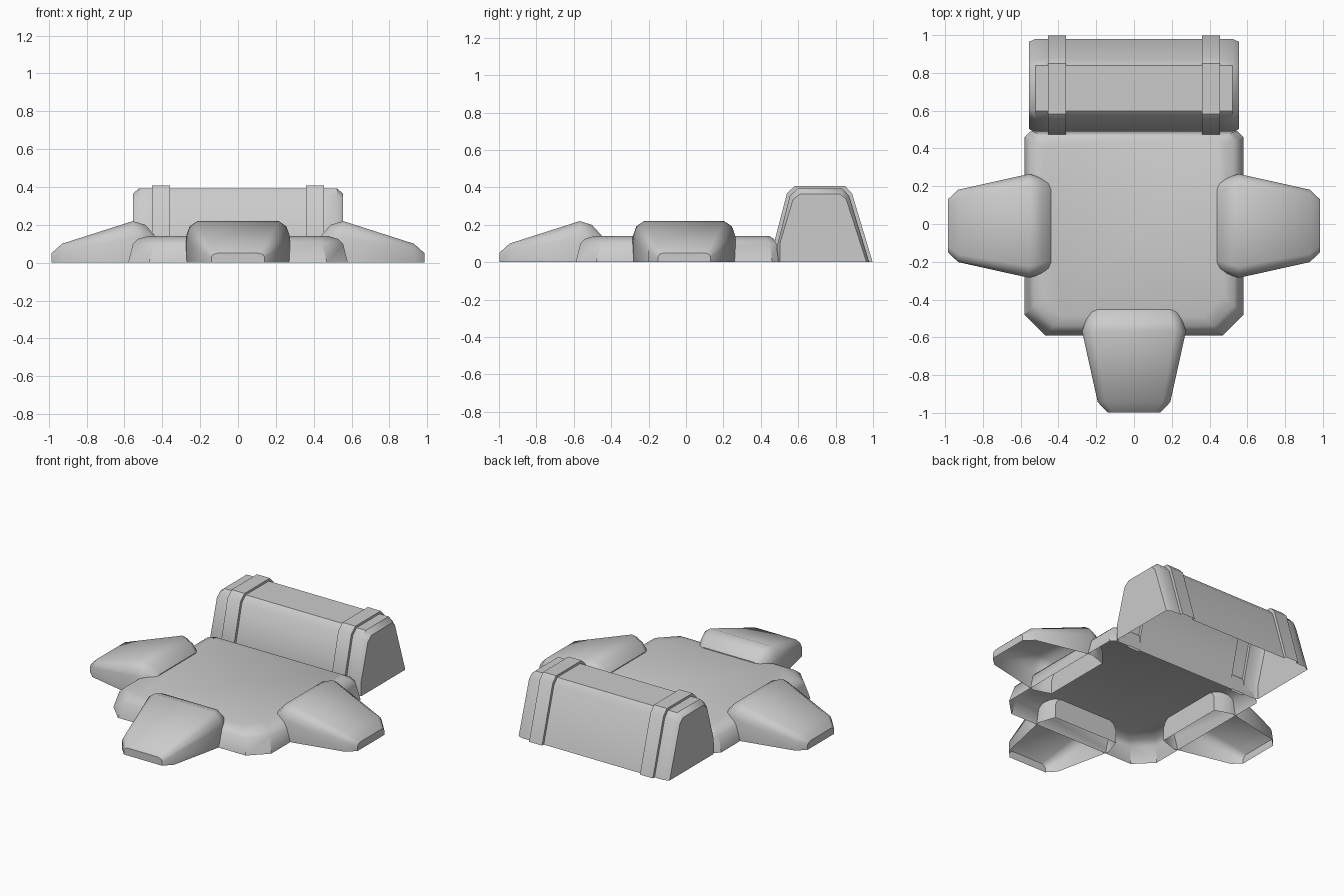
import bpy, bmesh, math
from mathutils import Matrix

if "Cube" in bpy.data.objects:
    bpy.data.objects.remove(bpy.data.objects["Cube"])


def loft(name, rings, closed=False, cap_start=True, cap_end=True, matrix=Matrix()):
    """Skin a list of equal-length rings; open rings leave the underside open."""
    bm = bmesh.new()
    rows = [[bm.verts.new(matrix @ Matrix.Translation(p).translation) for p in r] for r in rings]
    n = len(rows[0])
    for a, b in zip(rows, rows[1:]):
        for i in range(n if closed else n - 1):
            j = (i + 1) % n
            bm.faces.new((a[i], a[j], b[j], b[i]))
    if cap_start:
        bm.faces.new(rows[0][::-1])
    if cap_end:
        bm.faces.new(rows[-1])
    bmesh.ops.recalc_face_normals(bm, faces=bm.faces)
    # open shells: make sure the top faces look up
    top = max(bm.faces, key=lambda f: f.calc_center_median().z + abs(f.normal.z))
    if top.normal.z < 0:
        bmesh.ops.reverse_faces(bm, faces=bm.faces)
    mesh = bpy.data.meshes.new(name)
    bm.to_mesh(mesh)
    bm.free()
    ob = bpy.data.objects.new(name, mesh)
    bpy.context.collection.objects.link(ob)
    bpy.ops.object.select_all(action='DESELECT')
    ob.select_set(True)
    bpy.context.view_layer.objects.active = ob
    bpy.ops.object.shade_smooth_by_angle(angle=math.radians(40))
    return ob


# Base slab: eight-sided outline, rounded over at the top, open below
def base_ring(inset, z):
    x, f, b = 0.58 - inset, -0.59 + inset, 0.495 - inset * 0.5
    half = [(x - 0.11, f), (x, f + 0.11), (x, b - 0.035), (x - 0.035, b)]
    return [(px, py, z) for px, py in half] + [(-px, py, z) for px, py in half[::-1]]


loft("base_slab", [base_ring(i, z) for i, z in
                   [(0, 0), (0.025, 0.10), (0.05, 0.125), (0.10, 0.14)]],
     closed=True, cap_start=False)


# Three tapered flaps: stations of (distance out, half width, height)
STATIONS = [(0.44, 0.237, 0.145), (0.49, 0.255, 0.20), (0.555, 0.275, 0.22),
            (0.93, 0.192, 0.10), (0.985, 0.14, 0.05)]


def flap_ring(s, w, h):
    half = [(w, 0), (w, h * 0.62), (w * 0.93, h * 0.87), (w * 0.78, h)]
    return [(s, y, z) for y, z in half] + [(s, -y, z) for y, z in half[::-1]]


for name, angle, offset in [("right_flap", 0, (0, -0.01, 0)),
                            ("left_flap", 180, (0, -0.01, 0)),
                            ("front_flap", -90, (0, -0.013, 0))]:
    m = Matrix.Translation(offset) @ Matrix.Rotation(math.radians(angle), 4, 'Z')
    loft(name, [flap_ring(*st) for st in STATIONS], matrix=m)


# Rear box: one shell along x with raised bands and bevelled ends
BODY = [(0.49, 0), (0.49, 0.10), (0.555, 0.355), (0.597, 0.393),
        (0.838, 0.393), (0.872, 0.355), (0.98, 0)]
BAND = [(0.475, 0), (0.475, 0.12), (0.54, 0.37), (0.583, 0.408),
        (0.85, 0.408), (0.887, 0.37), (0.998, 0)]
END = [(0.502, 0), (0.502, 0.10), (0.572, 0.335), (0.61, 0.365),
       (0.825, 0.365), (0.857, 0.335), (0.965, 0)]
half = [(0.36, BODY), (0.36, BAND), (0.455, BAND), (0.455, BODY), (0.522, BODY), (0.555, END)]
sections = [(-x, p) for x, p in half[::-1]] + half
loft("rear_box", [[(x, y, z) for y, z in p] for x, p in sections])
